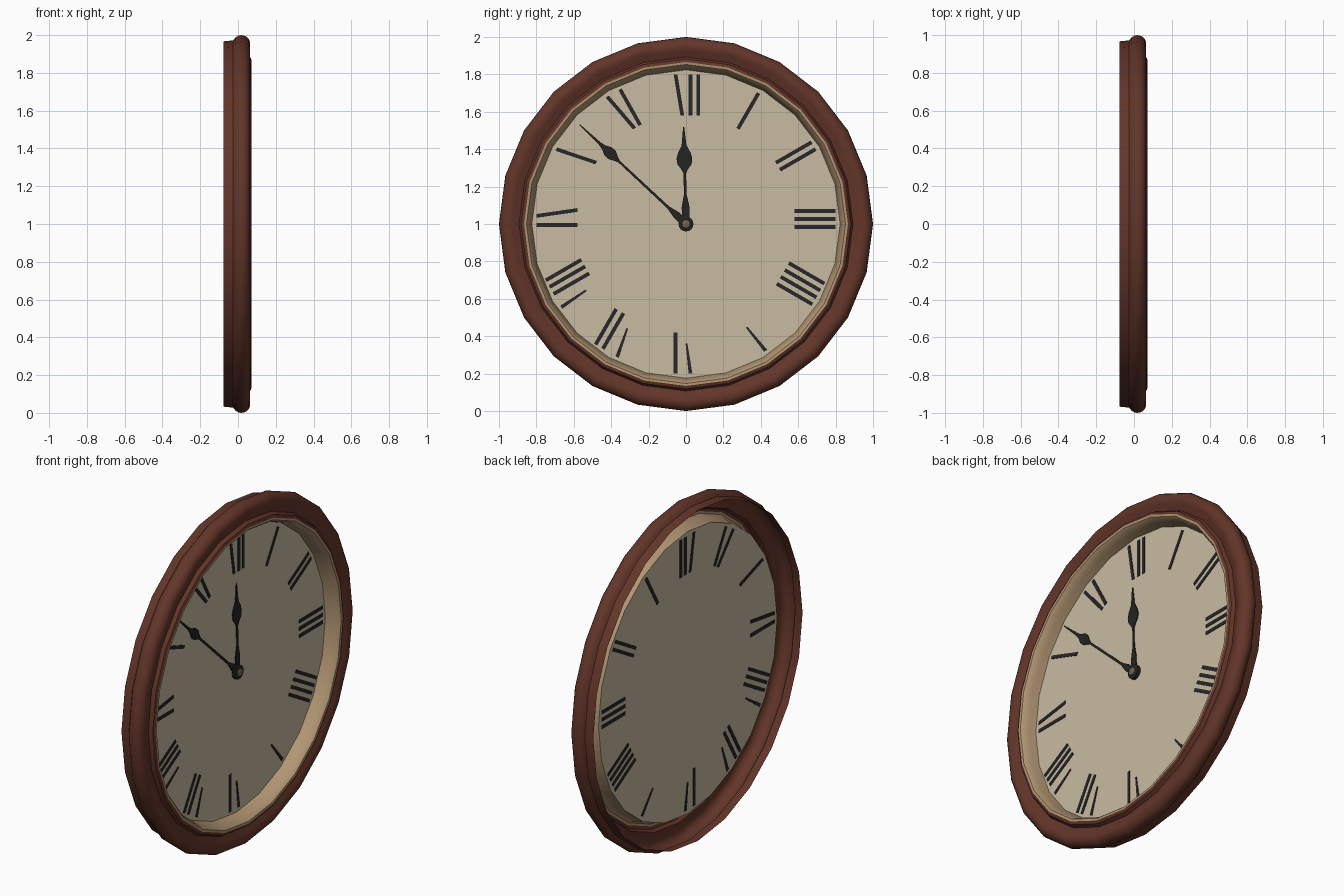
import bpy, bmesh, math

if "Cube" in bpy.data.objects:
    bpy.data.objects.remove(bpy.data.objects["Cube"])

SIDES = 24
FACE_X = -0.012


def material(name, rgb):
    m = bpy.data.materials.new(name)
    m.diffuse_color = (*rgb, 1)
    m.use_nodes = True
    m.node_tree.nodes["Principled BSDF"].inputs["Base Color"].default_value = m.diffuse_color
    return m


WOOD = material("dark red wood", (0.125, 0.036, 0.022))
TAN = material("tan trim", (0.44, 0.30, 0.17))
CREAM = material("cream dial", (0.58, 0.50, 0.355))
INK = material("black ink", (0.020, 0.019, 0.021))
HAND = material("black metal", (0.017, 0.017, 0.016))
PIN = material("bronze pin", (0.20, 0.13, 0.08))


def finish(name, bm, mat, smooth=None):
    me = bpy.data.meshes.new(name)
    bm.to_mesh(me)
    bm.free()
    ob = bpy.data.objects.new(name, me)
    bpy.context.collection.objects.link(ob)
    me.materials.append(mat)
    if smooth:
        bpy.ops.object.select_all(action='DESELECT')
        ob.select_set(True)
        bpy.context.view_layer.objects.active = ob
        bpy.ops.object.shade_smooth_by_angle(angle=math.radians(smooth))
    return ob


def lathe(name, profile, mat, sides=SIDES, cap=False, smooth=40):
    """Turn (x, radius) points around the clock axis."""
    bm = bmesh.new()
    rings = []
    for x, r in profile:
        rings.append([bm.verts.new((x, r * math.sin(2 * math.pi * i / sides),
                                    1 + r * math.cos(2 * math.pi * i / sides)))
                      for i in range(sides)])
    for a, b in zip(rings, rings[1:]):
        for i in range(sides):
            j = (i + 1) % sides
            bm.faces.new((a[i], b[i], b[j], a[j]))
    if cap:
        bm.faces.new(rings[-1][::-1])
    return finish(name, bm, mat, smooth)


def add_plate(bm, points, x, thick):
    """Flat outline in (y, z) round the clock centre, extruded along x."""
    low = [bm.verts.new((x, y, 1 + z)) for y, z in points]
    top = [bm.verts.new((x + thick, y, 1 + z)) for y, z in points]
    bm.faces.new(low[::-1])
    bm.faces.new(top)
    for i in range(len(points)):
        j = (i + 1) % len(points)
        bm.faces.new((low[i], low[j], top[j], top[i]))


def polar(t, r, angle):
    """Sideways offset t and distance r along a clock direction."""
    s, c = math.sin(angle), math.cos(angle)
    return (r * s + t * c, r * c - t * s)


# wooden rim: back skirt, rounded bead, groove and raised lip
bead = [(0.018 - 0.047 * math.cos(math.radians(a)),
         0.952 + 0.048 * math.sin(math.radians(a))) for a in range(30, 211, 20)]
lathe("rim", [(-0.077, 0.967), (-0.026, 0.972)] + bead
      + [(0.045, 0.893), (0.066, 0.882), (0.072, 0.866)], WOOD)

# tan inner trim sloping down to the dial
lathe("inner_trim", [(0.072, 0.866), (0.071, 0.853), (0.058, 0.842),
                     (0.03, 0.834), (FACE_X, 0.824)], TAN)

# dial
lathe("dial", [(FACE_X, 0.826)], CREAM, cap=True, smooth=None)

# hour marks: strokes per hour as (inner offset, outer offset, inner radius)
LONG, SHORT = 0.58, 0.64
MARKS = {
    0: [(-0.02, -0.056, LONG), (0.024, 0.024, LONG), (0.065, 0.065, LONG)],
    1: [(-0.014, -0.014, LONG)],
    2: [(-0.043, -0.043, LONG), (0, 0, LONG)],
    3: [(t, t, LONG) for t in (-0.07, -0.027, 0.016)],
    4: [(t, t, LONG) for t in (-0.094, -0.051, -0.009, 0.034)],
    5: [(-0.005, -0.03, SHORT)],
    6: [(0.056, 0.056, LONG), (-0.003, -0.024, SHORT)],
    7: [(0.096, 0.096, LONG), (0.051, 0.051, LONG), (-0.007, -0.037, SHORT)],
    8: [(t, t, LONG) for t in (0.114, 0.073, 0.03)] + [(-0.04, -0.052, SHORT)],
    9: [(0.075, 0.043, LONG), (-0.005, -0.005, LONG)],
    10: [(0.044, 0.0, LONG)],
    11: [(0.0175, -0.024, LONG), (0.052, 0.055, LONG)],
}
bm = bmesh.new()
for hour, strokes in MARKS.items():
    ang = math.radians(30 * hour)
    for t0, t1, r0 in strokes:
        w0 = 0.010 if r0 == LONG else 0.005
        w1 = 0.010
        pts = [(t0 + w0, r0), (t1 + w1, 0.80), (t1 - w1, 0.80), (t0 - w0, r0)]
        add_plate(bm, [polar(t, r, ang) for t, r in pts], FACE_X - 0.003, 0.006)
finish("hour_marks", bm, INK)


def hand(name, angle, half, x):
    """Hand mirrored from (distance, half width) points."""
    pts = [(w, r) for r, w in half] + [(-w, r) for r, w in reversed(half)]
    bm = bmesh.new()
    add_plate(bm, [polar(t, r, math.radians(angle)) for t, r in pts], x, 0.004)
    finish(name, bm, HAND)


# hands
hand("hour_hand", -1.4, [(0, 0.012), (0.03, 0.02), (0.09, 0.021), (0.16, 0.007),
                         (0.27, 0.007), (0.29, 0.016), (0.32, 0.038), (0.35, 0.042),
                         (0.38, 0.034), (0.42, 0.013), (0.52, 0.003)], -0.003)
hand("minute_hand", -47, [(0, 0.01), (0.03, 0.02), (0.07, 0.02), (0.13, 0.007),
                          (0.49, 0.006), (0.51, 0.014), (0.54, 0.029), (0.57, 0.029),
                          (0.60, 0.014), (0.63, 0.008), (0.778, 0.003)], 0.002)

# centre hub and pin
lathe("hub", [(FACE_X, 0.04), (0.008, 0.04), (0.011, 0.034)], HAND, 16, True)
lathe("centre_pin", [(0.010, 0.024), (0.016, 0.022), (0.020, 0.012)], PIN, 16, True)
